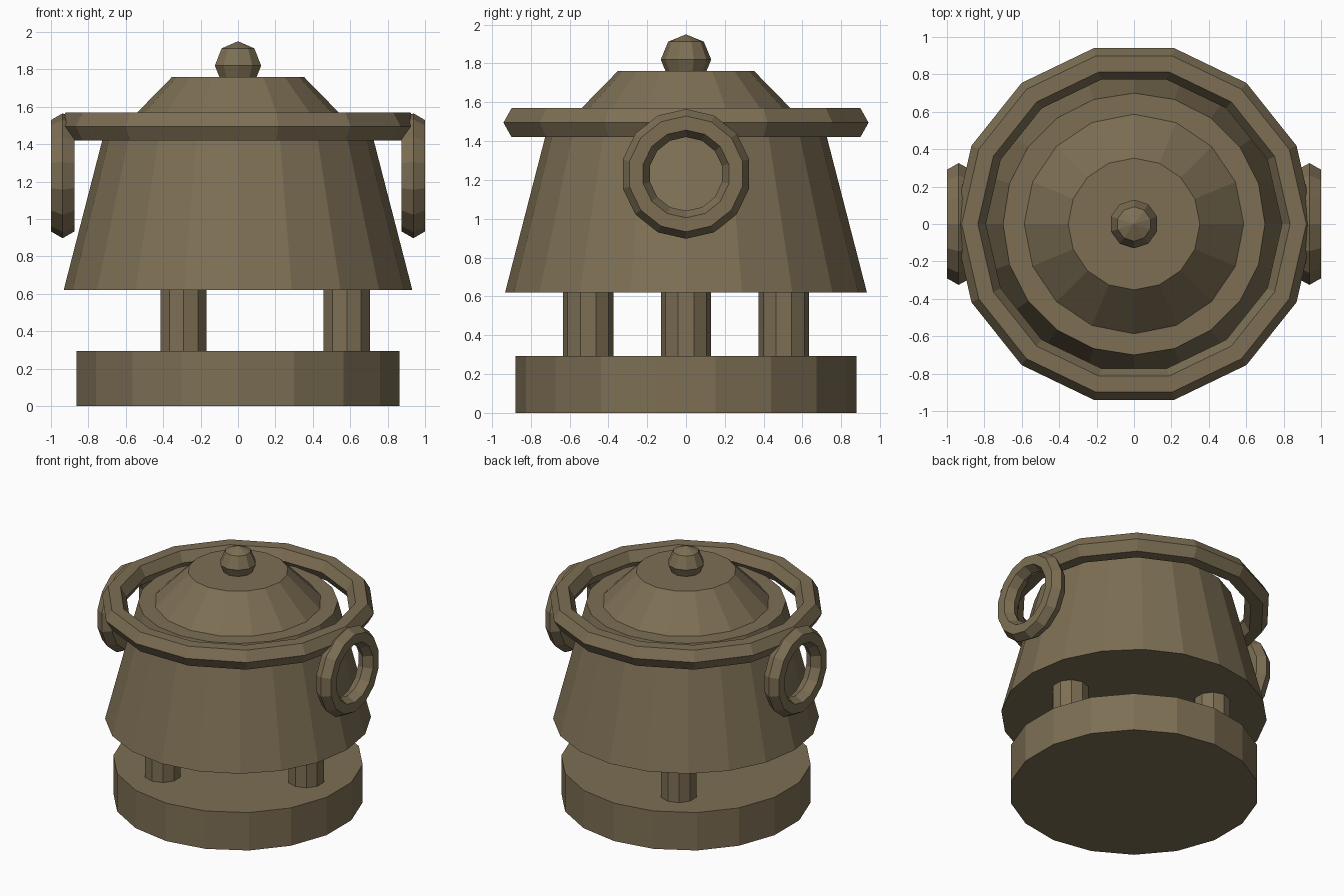
import bpy
import bmesh
from math import sin, cos, pi, radians
from mathutils import Matrix

if "Cube" in bpy.data.objects:
    bpy.data.objects.remove(bpy.data.objects["Cube"], do_unlink=True)

# One flat clay brown for every part
clay = bpy.data.materials.new("clay_brown")
clay.use_nodes = True
COLOUR = (0.205, 0.159, 0.089, 1)
clay.diffuse_color = COLOUR
clay.node_tree.nodes["Principled BSDF"].inputs["Base Color"].default_value = COLOUR


def lathe(name, profile, sides, start=pi / 2, closed=False, matrix=Matrix()):
    """Turn (radius, height) points about z; open profiles get end caps."""
    bm = bmesh.new()
    rings = []
    for radius, height in profile:
        if radius == 0:
            rings.append([bm.verts.new((0, 0, height))] * sides)
            continue
        angles = [start + 2 * pi * i / sides for i in range(sides)]
        rings.append([bm.verts.new((radius * cos(a), radius * sin(a), height))
                      for a in angles])
    pairs = list(zip(rings, rings[1:]))
    if closed:
        pairs.append((rings[-1], rings[0]))
    for low, high in pairs:
        for i in range(sides):
            j = (i + 1) % sides
            corners = dict.fromkeys((low[i], low[j], high[j], high[i]))
            bm.faces.new(list(corners))
    if not closed:
        for ring in (rings[0], rings[-1]):
            if ring[0] is not ring[1]:
                bm.faces.new(ring)
    bmesh.ops.recalc_face_normals(bm, faces=bm.faces)
    bm.transform(matrix)
    mesh = bpy.data.meshes.new(name)
    bm.to_mesh(mesh)
    bm.free()
    mesh.materials.append(clay)
    obj = bpy.data.objects.new(name, mesh)
    bpy.context.collection.objects.link(obj)
    return obj


def hex_ring(name, major, minor, sides, matrix):
    """Ring with a six-sided tube."""
    tube = [(major + minor * cos(k * pi / 3), minor * sin(k * pi / 3))
            for k in range(6)]
    return lathe(name, tube, sides, start=0, closed=True, matrix=matrix)


# Base slab, flared body and lid
lathe("base", [(0.877, 0), (0.877, 0.293)], 18)
lathe("body", [(0.932, 0.62), (0.70, 1.52)], 20)
lathe("lid", [(0.587, 1.52), (0.352, 1.76)], 16)

# Three posts between base and body
for n in range(3):
    a = radians(120 * n)
    spot = Matrix.Translation((0.582 * cos(a), 0.582 * sin(a), 0))
    lathe(f"post_{n + 1}", [(0.13, 0.29), (0.13, 0.625)], 10, matrix=spot)

# Round knob
knob = [(0.13 * cos(radians(t)), 1.82 + 0.13 * sin(radians(t))) for t in (-45, 0, 45)]
lathe("knob", [(0, 1.69)] + knob + [(0, 1.95)], 10)

# Loose rim ring and the two upright side handles
hex_ring("rim_ring", 0.878, 0.0866, 14, Matrix.Translation((0, 0, 1.495)))
for side, name in ((1, "left_handle"), (-1, "right_handle")):
    place = Matrix.Translation((side * 0.9375, 0, 1.231)) @ Matrix.Rotation(pi / 2, 4, "Y")
    hex_ring(name, 0.262, 0.072, 14, place)
